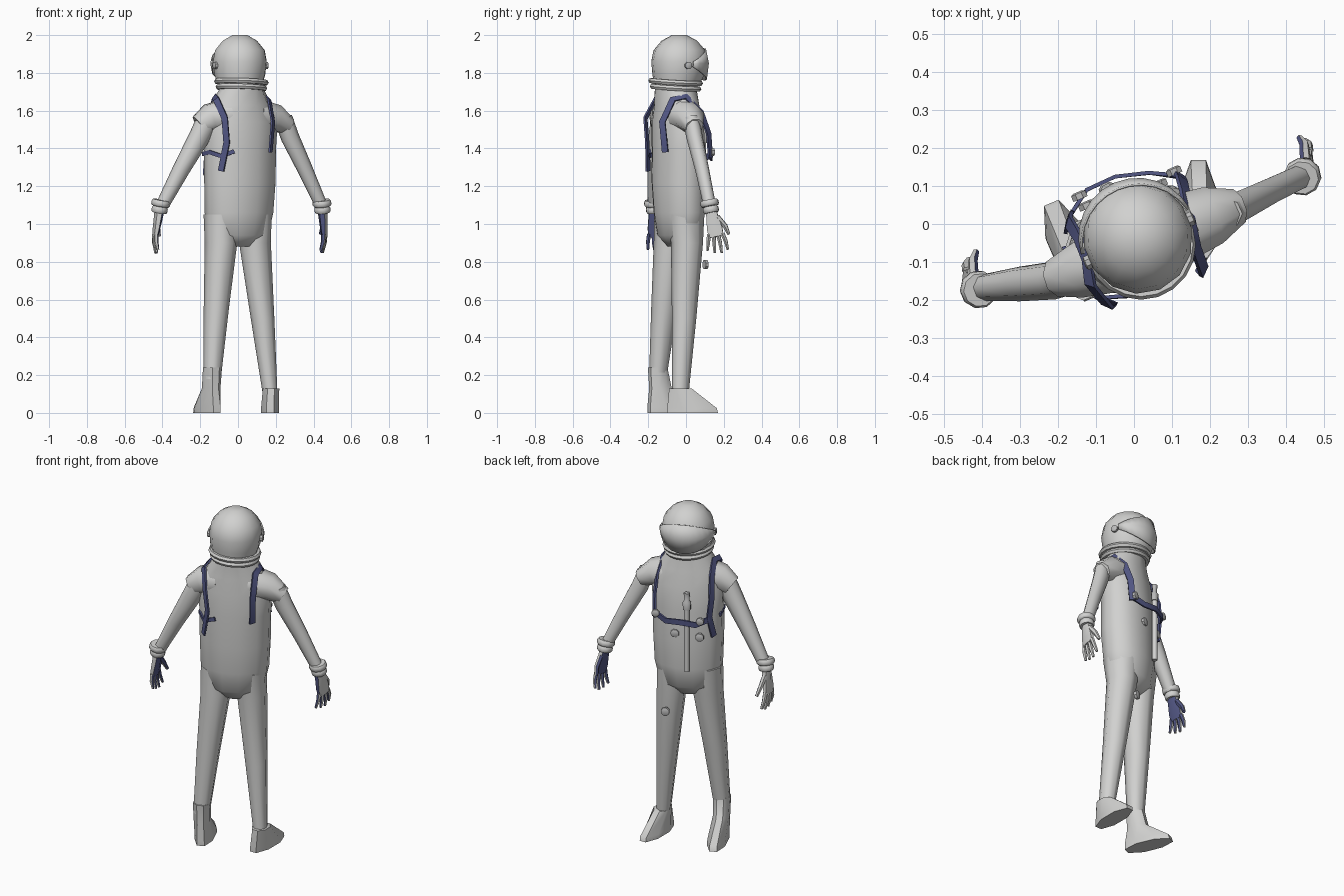
import bpy, bmesh, math
from mathutils import Vector as V


def material(name, rgb):
    m = bpy.data.materials.new(name)
    m.diffuse_color = (*rgb, 1)
    return m


SUIT = material("suit light gray", (0.64, 0.64, 0.63))
BLUE = material("dark slate blue", (0.085, 0.095, 0.23))
METAL = material("fitting gray", (0.5, 0.5, 0.5))

# the body is turned: U points across the shoulders, F out of the chest
U, F, UP = V((0.92, 0.39, 0)), V((-0.39, 0.92, 0)), V((0, 0, 1))


def finish(name, bm, mat, angle=55):
    bmesh.ops.recalc_face_normals(bm, faces=bm.faces)
    me = bpy.data.meshes.new(name)
    bm.to_mesh(me)
    bm.free()
    me.materials.append(mat)
    ob = bpy.data.objects.new(name, me)
    bpy.context.collection.objects.link(ob)
    bpy.ops.object.select_all(action='DESELECT')
    ob.select_set(True)
    bpy.context.view_layer.objects.active = ob
    bpy.ops.object.shade_smooth_by_angle(angle=math.radians(angle))
    return ob


def skin(bm, loops):
    """Closed surface through equal-length loops of points."""
    rows = [[bm.verts.new(p) for p in l] for l in loops]
    n = len(rows[0])
    for a, b in zip(rows, rows[1:]):
        for i in range(n):
            j = (i + 1) % n
            bm.faces.new((a[i], a[j], b[j], b[i]))
    bm.faces.new(rows[0])
    bm.faces.new(rows[-1])


def loft(name, rings, mat=SUIT, n=10, ref=U, flat=False, angle=55, bm=None):
    """rings: x, y, z, radius along ref, radius across it."""
    own = bm is None
    bm = bm or bmesh.new()
    pts = [V(r[:3]) for r in rings]
    loops = []
    for k, r in enumerate(rings):
        t = UP if flat else (pts[min(k + 1, len(pts) - 1)] - pts[max(k - 1, 0)]).normalized()
        e1 = (ref - t * ref.dot(t)).normalized()
        e2 = t.cross(e1)
        loops.append([pts[k] + e1 * r[3] * math.cos(a) + e2 * r[4] * math.sin(a)
                      for a in (2 * math.pi * (i + 0.5) / n for i in range(n))])
    skin(bm, loops)
    return finish(name, bm, mat, angle) if own else None


def strap(name, coords, w=0.034, th=0.01):
    """Flat band that lies against the torso."""
    pts = [V(c) for c in coords]
    loops = []
    for k, p in enumerate(pts):
        t = (pts[min(k + 1, len(pts) - 1)] - pts[max(k - 1, 0)]).normalized()
        o = p - V((0.01, -0.045, min(p.z, 1.55)))
        o = (o - t * o.dot(t)).normalized()
        s = t.cross(o) * w / 2
        o = o * th / 2
        loops.append([p + s + o, p - s + o, p - s - o, p + s - o])
    bm = bmesh.new()
    skin(bm, loops)
    finish(name, bm, BLUE, 40)


def knob(name, pos, axis, r=0.024, h=0.02):
    p, a = V(pos), V(axis).normalized()
    rings = [(*(p + a * h * f), r * s, r * s) for f, s in ((-0.5, 1), (0.3, 1), (0.5, 0.6))]
    loft(name, rings, METAL, 8, UP, angle=35)


# torso, hips and legs
c = (0.01, -0.04)
loft("torso", [(0.005, -0.035, 0.88, 0.07, 0.06), (0.002, -0.035, 0.94, 0.165, 0.11),
               (0.005, -0.035, 1.06, 0.19, 0.128), (*c, 1.22, 0.197, 0.134), (*c, 1.4, 0.2, 0.132),
               (0.015, -0.045, 1.54, 0.205, 0.126), (0.015, -0.05, 1.63, 0.17, 0.112),
               (0.02, -0.055, 1.73, 0.11, 0.11)], n=12, flat=True)
loft("left_leg", [(-0.095, -0.07, 1.05, 0.085, 0.1), (-0.09, -0.08, 0.9, 0.085, 0.092),
                  (-0.115, -0.115, 0.55, 0.066, 0.07), (-0.137, -0.15, 0.18, 0.046, 0.046)], n=8, flat=True)
loft("right_leg", [(0.095, 0.0, 1.05, 0.08, 0.1), (0.09, 0.005, 0.9, 0.084, 0.085),
                   (0.13, -0.01, 0.5, 0.062, 0.065), (0.17, -0.03, 0.1, 0.038, 0.045)], n=8, flat=True)

# boots: wide sole rising to a narrow ankle
loft("left_boot", [(-0.165, -0.07, 0.0, 0.148, 0.055), (-0.163, -0.075, 0.03, 0.143, 0.054),
                   (-0.142, -0.135, 0.13, 0.062, 0.047), (-0.135, -0.15, 0.24, 0.052, 0.05)],
     n=8, ref=F, flat=True, angle=45)
loft("right_boot", [(0.17, 0.035, 0.0, 0.145, 0.052), (0.17, 0.032, 0.025, 0.142, 0.052),
                    (0.175, -0.03, 0.13, 0.064, 0.047)], n=8, ref=V((0, 1, 0)), flat=True, angle=45)

# short shoulder sleeves with a flared rim, and arms
loft("left_sleeve", [(-0.06, -0.09, 1.57, 0.1, 0.1), (-0.15, -0.125, 1.56, 0.075, 0.08),
                     (-0.205, -0.14, 1.52, 0.052, 0.06)], n=8, ref=F)
loft("right_sleeve", [(0.1, -0.02, 1.57, 0.1, 0.1), (0.2, 0.02, 1.56, 0.085, 0.075),
                      (0.27, 0.045, 1.515, 0.05, 0.048)], n=8, ref=F)
loft("left_arm", [(-0.16, -0.135, 1.55, 0.05, 0.062), (-0.205, -0.148, 1.46, 0.05, 0.057),
                  (-0.3, -0.158, 1.29, 0.046, 0.046), (-0.4, -0.168, 1.1, 0.035, 0.035)], n=8, ref=F)
loft("right_arm", [(0.24, 0.025, 1.56, 0.042, 0.05), (0.275, 0.045, 1.46, 0.042, 0.05),
                   (0.355, 0.085, 1.29, 0.036, 0.042), (0.44, 0.125, 1.1, 0.033, 0.033)], n=8, ref=F)


def hand(side, wrist, d, s, palm):
    """Glove and cuff; d points down the hand, s towards the thumb."""
    w, d, s, palm = V(wrist), V(d).normalized(), V(s).normalized(), V(palm).normalized()
    bm = bmesh.new()

    def part(*rows):  # along d, along s, towards palm, half width, half depth
        loft("", [(*(w + d * a + s * b + palm * q), x, y) for a, b, q, x, y in rows],
             n=6, ref=s, bm=bm)
    part((-0.02, 0, 0, 0.03, 0.028), (0.04, 0, 0, 0.036, 0.024), (0.1, 0, 0, 0.047, 0.02),
         (0.145, 0, 0, 0.045, 0.016))
    for i, length in enumerate((0.085, 0.1, 0.105, 0.09)):
        o = -0.036 + 0.024 * i
        part((0.13, o, 0, 0.012, 0.013), (0.13 + length * 0.5, o * 1.3, 0.006, 0.011, 0.012),
             (0.13 + length, o * 1.5, 0.022, 0.007, 0.008))
    part((0.04, 0.025, 0, 0.016, 0.015), (0.095, 0.062, 0.012, 0.014, 0.013), (0.14, 0.078, 0.03, 0.009, 0.009))
    ob = finish(side + "_glove", bm, SUIT)
    ob.data.materials.append(BLUE)
    for f in ob.data.polygons:
        f.material_index = int(f.normal.dot(palm) > 0.25)
    for k, (a, r) in enumerate(((-0.035, 0.05), (0.0, 0.043))):
        loft(f"{side}_cuff_{k}", [(*(w + d * (a + e)), r * q, r * q)
                                  for e, q in ((-0.018, 0.88), (-0.008, 1), (0.008, 1), (0.016, 0.88))],
             n=10, ref=s)


hand("left", (-0.415, -0.17, 1.075), (-0.17, 0.08, -1), (-0.1, 1, 0), (0.95, 0.25, 0))
hand("right", (0.447, 0.132, 1.075), (0.08, 0.2, -1), (0.1, 1, 0.1), (-0.9, -0.3, 0))

# helmet shell
hx, hy = 0.01, -0.035
loft("helmet", [(hx, hy - 0.015, 1.73, 0.118, 0.118), (hx, hy - 0.005, 1.79, 0.136, 0.138),
                (hx, hy, 1.86, 0.144, 0.15), (hx, hy, 1.92, 0.133, 0.138), (hx, hy, 1.97, 0.092, 0.095),
                (hx, hy, 2.0, 0.04, 0.04)], n=14, flat=True)

# visor: a thin shell whose edges meet at the side pivots
bm = bmesh.new()
rows = []
for i in range(13):
    u = math.radians(-84 + 14 * i)
    out = U * math.sin(u) + F * math.cos(u)
    k = max(math.cos(u), 0.12)
    rows.append([bm.verts.new(V((hx, hy, z)) + out * r) for z, r in
                 ((1.84 - 0.08 * k, 0.149 - 0.006 * k), (1.85, 0.154), (1.85 + 0.08 * k, 0.154 - 0.016 * k))])
for a, b in zip(rows, rows[1:]):
    for j in range(2):
        bm.faces.new((a[j], b[j], b[j + 1], a[j + 1]))
visor = finish("visor", bm, SUIT)
mod = visor.modifiers.new("thickness", 'SOLIDIFY')
mod.thickness, mod.offset = 0.006, 0
for side, sgn in (("left", -1), ("right", 1)):
    knob(side + "_visor_pivot", V((hx, hy, 1.84)) + U * sgn * 0.148 + F * -0.01, U * sgn, 0.02, 0.018)

# double neck ring
for name, z, R in (("lower_neck_ring", 1.722, 0.122), ("upper_neck_ring", 1.752, 0.13)):
    bpy.ops.mesh.primitive_torus_add(location=(0.018, -0.055, z), rotation=(-0.06, 0.03, 0), major_radius=R,
                                     minor_radius=0.015, major_segments=20, minor_segments=6)
    ob = bpy.context.object
    ob.name = name
    ob.data.materials.append(SUIT)
    bpy.ops.object.shade_smooth_by_angle(angle=math.radians(50))

# harness
strap("left_shoulder_strap", [(-0.09, -0.2, 1.28), (-0.06, -0.205, 1.43), (-0.07, -0.215, 1.56),
                              (-0.115, -0.16, 1.66), (-0.125, -0.09, 1.675), (-0.15, -0.03, 1.6),
                              (-0.172, 0.005, 1.48), (-0.168, 0.02, 1.38), (-0.178, -0.01, 1.26)])
strap("right_shoulder_strap", [(0.172, -0.11, 1.38), (0.185, -0.125, 1.54), (0.165, -0.07, 1.66),
                               (0.15, 0.0, 1.675), (0.135, 0.08, 1.59), (0.125, 0.12, 1.48), (0.12, 0.13, 1.35)])
strap("chest_strap", [(-0.17, 0.02, 1.37), (-0.125, 0.09, 1.35), (-0.05, 0.125, 1.36),
                      (0.04, 0.135, 1.35), (0.125, 0.125, 1.38)], 0.032)
strap("back_strap", [(-0.185, -0.06, 1.37), (-0.15, -0.15, 1.38), (-0.09, -0.195, 1.36),
                     (-0.02, -0.19, 1.385)], 0.022)

# chest hose with its clasp, and the round fittings
hose = (-0.07, 0.092)
loft("chest_hose", [(hose[0], hose[1], z, 0.015, 0.015) for z in (1.06, 1.25, 1.44)], n=8, flat=True)
loft("hose_clasp", [(hose[0], hose[1], z, r, r * 0.8) for z, r in
                    ((1.43, 0.022), (1.475, 0.024), (1.485, 0.015), (1.53, 0.018))], METAL, 8, flat=True)
knob("right_chest_fitting", (0.005, 0.098, 1.27), F)
knob("left_chest_fitting", (-0.125, 0.05, 1.26), F)
knob("right_strap_buckle", (0.105, 0.14, 1.38), F, 0.022)
knob("left_strap_buckle", (-0.145, 0.075, 1.37), F, 0.022)
knob("thigh_fitting", (0.065, 0.105, 0.785), F, 0.025)
